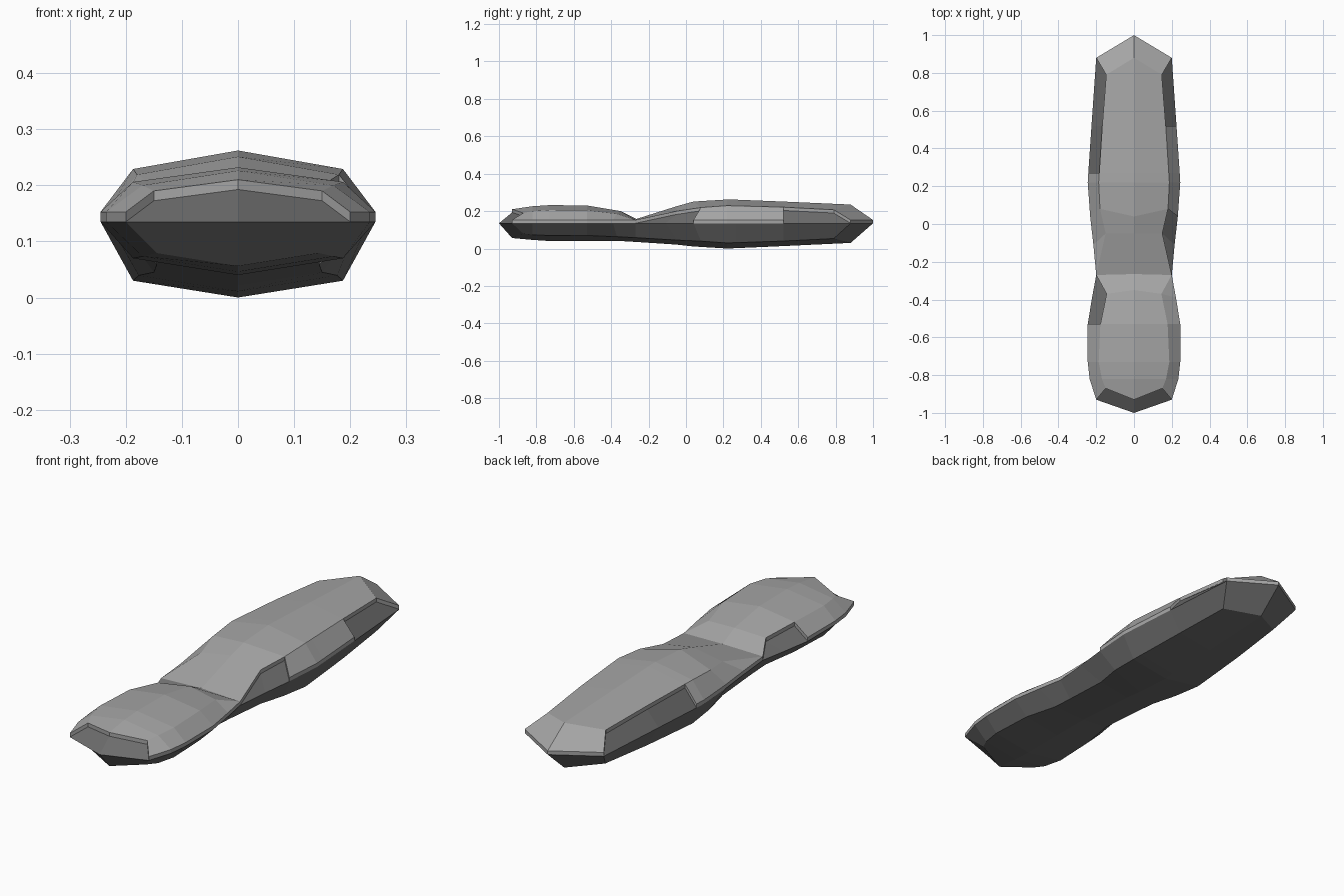
import bpy
import bmesh

cube = bpy.data.objects.get("Cube")
if cube:
    bpy.data.objects.remove(cube, do_unlink=True)

RIM_Z = 0.135
COVER = 0.0175   # thickness of the top layer

# Stations from front to back:
# rim half width, rim y, inner half width, inner y, centre y,
# centre top, inner top, centre bottom
STATIONS = [
    (.2, -.93, .15, -.87, -.93, .21, .19, .056),
    (.235, -.82, .17, -.82, -.82, .226, .2, .046),
    (.245, -.73, .187, -.73, -.73, .232, .206, .04),
    (.245, -.53, .178, -.53, -.53, .23, .205, .041),
    (.222, -.39, .145, -.37, -.35, .2, .185, .04),
    (.2, -.27, .2, -.27, -.265, .158, .1525, .035),   # neck
    (.215, -.11, .15, -.05, -.05, .226, .2, .021),
    (.232, .04, .18, .08, .04, .251, .219, .011),
    (.245, .22, .187, .22, .22, .262, .229, 0),
    (.242, .27, .184, .27, .27, .261, .228, .002),
    (.225, .52, .168, .52, .52, .251, .221, .013),
    (.2, .88, .147, .79, .88, .235, .207, .03),
]

# Side bevels left uncovered, by station span
BARE_LEFT = {5, 6, 10}
BARE_RIGHT = {3, 4, 9, 10}


def material(name, value):
    mat = bpy.data.materials.new(name)
    mat.use_nodes = True
    colour = (value, value, value, 1)
    mat.diffuse_color = colour
    bsdf = mat.node_tree.nodes["Principled BSDF"]
    bsdf.inputs["Base Color"].default_value = colour
    bsdf.inputs["Roughness"].default_value = 0.9
    return mat


def ring(bm, station):
    """Eight points around one station: right rim, over the top, back below."""
    rim, rim_y, inner, inner_y, mid_y, mid_top, inner_top, mid_low = station
    low = min(inner, rim - .055)
    top, side = mid_top - COVER, inner_top - COVER
    low_z = mid_low + .16 * low
    points = [
        (-rim, rim_y, RIM_Z), (-inner, inner_y, side), (0, mid_y, top),
        (inner, inner_y, side), (rim, rim_y, RIM_Z),
        (low, inner_y, low_z), (0, mid_y, mid_low), (-low, inner_y, low_z),
    ]
    return [bm.verts.new(p) for p in points]


def covered(span, k):
    """Whether the top layer lies on facet k of a span."""
    if k == 0:
        return span not in BARE_RIGHT
    if k == 3:
        return span not in BARE_LEFT
    return k in (1, 2)


def loft(name, mat, cover_only):
    bm = bmesh.new()
    rings = [ring(bm, s) for s in STATIONS]

    # Facets between neighbouring stations
    for span, (a, b) in enumerate(zip(rings, rings[1:])):
        for k in range(8):
            if not cover_only or covered(span, k):
                n = (k + 1) % 8
                bm.faces.new((a[k], a[n], b[n], b[k]))

    # Pointed ends, the front one stays bare on top
    for end, y in ((rings[0], -1), (rings[-1], 1)):
        tip = bm.verts.new((0, y, RIM_Z))
        for k in range(0, 8, 2):
            if not cover_only or (y > 0 and k < 4):
                bm.faces.new((tip, end[k], end[k + 1], end[(k + 2) % 8]))

    loose = [v for v in bm.verts if not v.link_faces]
    bmesh.ops.delete(bm, geom=loose, context='VERTS')
    bmesh.ops.remove_doubles(bm, verts=bm.verts[:], dist=0.0002)

    # Thicken the top layer straight up
    if cover_only:
        result = bmesh.ops.extrude_face_region(
            bm, geom=bm.faces[:], use_keep_orig=True)
        moved = [g for g in result["geom"] if isinstance(g, bmesh.types.BMVert)]
        bmesh.ops.translate(bm, verts=moved, vec=(0, 0, COVER))

    bmesh.ops.recalc_face_normals(bm, faces=bm.faces[:])
    mesh = bpy.data.meshes.new(name)
    bm.to_mesh(mesh)
    bm.free()
    mesh.materials.append(mat)
    obj = bpy.data.objects.new(name, mesh)
    bpy.context.collection.objects.link(obj)
    return obj


# Dark rock body and the lighter layer lying on top of it
loft("rock_base", material("dark grey", .15), False)
loft("rock_cover", material("light grey", .38), True)
